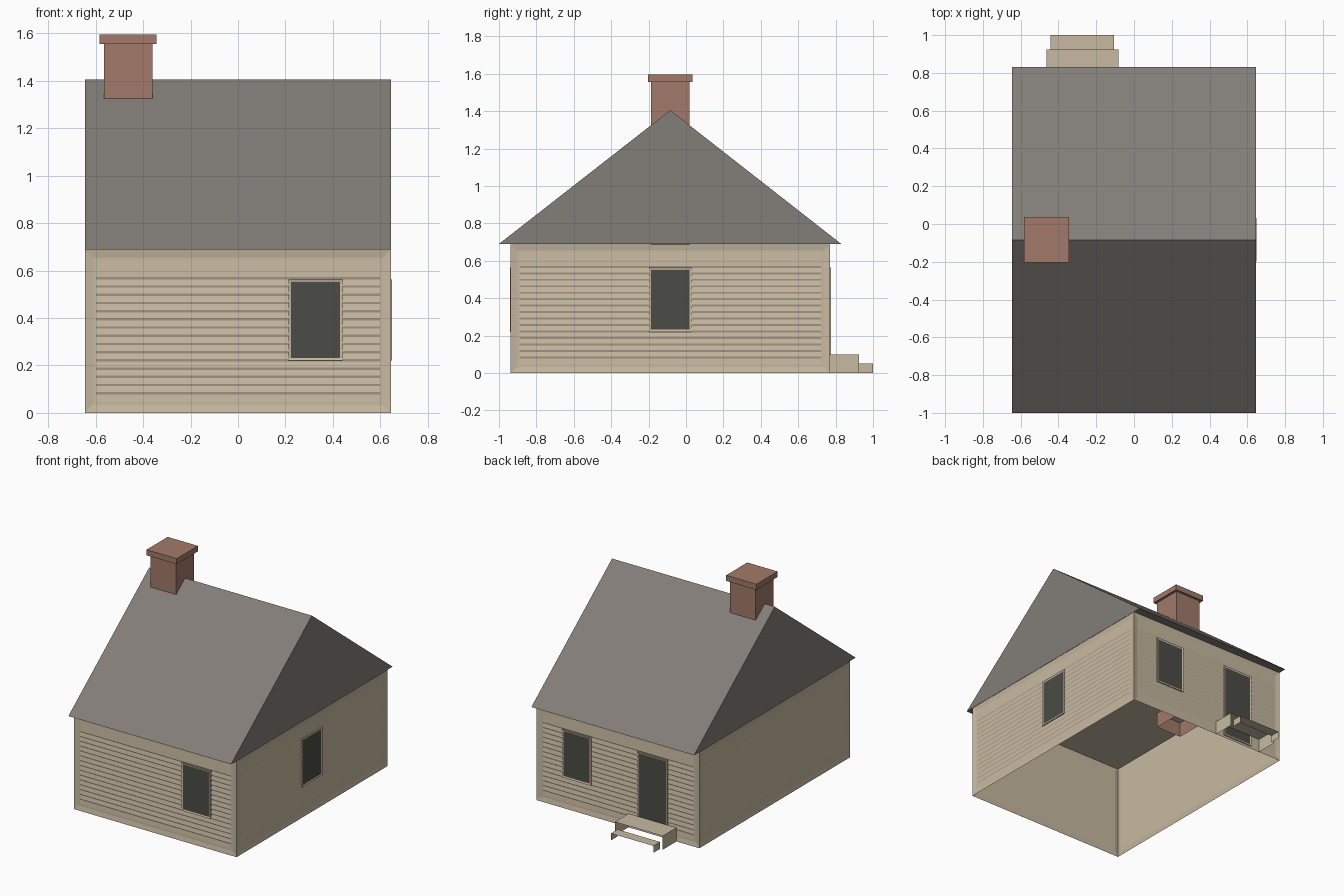
import bpy, bmesh
from mathutils import Vector

cube = bpy.data.objects.get("Cube")
if cube:
    bpy.data.objects.remove(cube, do_unlink=True)


def material(name, rgb):
    m = bpy.data.materials.new(name)
    m.use_nodes = True
    m.diffuse_color = (*rgb, 1)
    m.node_tree.nodes["Principled BSDF"].inputs["Base Color"].default_value = (*rgb, 1)
    return m


CREAM = material("cream_paint", (0.58, 0.49, 0.36))
SLATE = material("grey_roofing", (0.225, 0.207, 0.19))
BRICK = material("red_brick", (0.36, 0.195, 0.144))
GLASS = material("dark_glass", (0.07, 0.072, 0.061))


def finish(bm, name, *mats):
    mesh = bpy.data.meshes.new(name)
    bm.to_mesh(mesh)
    bm.free()
    for m in mats:
        mesh.materials.append(m)
    obj = bpy.data.objects.new(name, mesh)
    bpy.context.collection.objects.link(obj)
    return obj


def box_mesh(lo, hi):
    bm = bmesh.new()
    bmesh.ops.create_cube(bm, size=1)
    lo, hi = Vector(lo), Vector(hi)
    for v in bm.verts:
        v.co = (lo + hi) / 2 + v.co * (hi - lo)
    bm.normal_update()
    return bm


def facing(bm, direction):
    return [f for f in bm.faces if f.normal.dot(direction) > 0.9]


def sweep(points, vector, name, mat, outward=None, caps=False):
    """Extrude a profile along a vector, as an open sheet or a capped solid."""
    bm = bmesh.new()
    rows = [[bm.verts.new(p + vector * k) for p in points] for k in (0, 1)]
    count = len(points)
    for i in range(count if caps else count - 1):
        j = (i + 1) % count
        bm.faces.new((rows[0][i], rows[0][j], rows[1][j], rows[1][i]))
    if caps:
        for row in rows:
            bm.faces.new(row)
        bmesh.ops.recalc_face_normals(bm, faces=bm.faces)
    bm.normal_update()
    if outward:
        bmesh.ops.reverse_faces(bm, faces=[f for f in bm.faces if f.normal.dot(outward) < 0])
    return finish(bm, name, mat)


X, Y, Z = Vector((1, 0, 0)), Vector((0, 1, 0)), Vector((0, 0, 1))
HALF_X, FRONT, BACK, EAVE = 0.645, -0.938, 0.77, 0.69
TRIM, RECESS = 0.047, 0.006
MID_Y = (FRONT + BACK) / 2

# Wall shell: open below, with corner boards left around recessed panels
bm = box_mesh((-HALF_X, FRONT, 0), (HALF_X, BACK, EAVE - 0.002))
bmesh.ops.delete(bm, geom=facing(bm, -Z), context='FACES_ONLY')
sides = [f for f in bm.faces if abs(f.normal.z) < 0.1]
bmesh.ops.inset_individual(bm, faces=sides, thickness=TRIM, depth=-RECESS)
finish(bm, "walls", CREAM)

# Each wall: origin, direction along it, outward direction, extent along it
WALLS = {
    "front": (Y * FRONT, X, -Y, (-HALF_X, HALF_X)),
    "back": (Y * BACK, X, Y, (-HALF_X, HALF_X)),
    "left": (X * HALF_X, Y, X, (FRONT, BACK)),
    "right": (X * -HALF_X, Y, -X, (FRONT, BACK)),
}

# Lapped siding boards inside every panel
LAPS, LOW, STEP = 15, 0.078, 0.0346
for side, (origin, along, out, (a, b)) in WALLS.items():
    profile = [(TRIM, -0.003)]
    for i in range(LAPS):
        z = LOW + i * STEP
        profile += [(z, -0.0056), (z + 0.01, -0.0015)]
    profile.append((EAVE - TRIM, -0.0056))
    points = [origin + along * (a + TRIM) + out * d + Z * z for z, d in profile]
    sweep(points, along * (b - a - 2 * TRIM), side + "_siding", CREAM, outward=out)


# Framed openings: a shallow block whose inset face is the glass
def opening(name, side, centre, width, z0, z1):
    origin, along, out, _ = WALLS[side]
    p = origin + along * (centre - width / 2) - out * RECESS + Z * z0
    q = origin + along * (centre + width / 2) + out * 0.004 + Z * z1
    lo = [min(s, t) for s, t in zip(p, q)]
    hi = [max(s, t) for s, t in zip(p, q)]
    bm = box_mesh(lo, hi)
    pane = facing(bm, out)
    bmesh.ops.inset_individual(bm, faces=pane, thickness=0.016, depth=-0.003)
    pane[0].material_index = 1
    finish(bm, name, CREAM, GLASS)


opening("front_window", "front", 0.327, 0.23, 0.22, 0.563)
opening("back_window", "back", 0.327, 0.23, 0.22, 0.563)
opening("left_window", "left", MID_Y, 0.23, 0.22, 0.563)
opening("back_door", "back", -0.273, 0.24, 0.02, 0.563)

# Gabled roof
roof = [Vector((-HALF_X, y, z)) for y, z in ((-1, EAVE), (0.83, EAVE), (MID_Y, 1.405))]
sweep(roof, X * 2 * HALF_X, "roof", SLATE, caps=True)

# Chimney: a shaft open at the foot, with a wider cap
CX, CY = -0.463, MID_Y


def chimney_block(name, half, z0, z1, open_foot):
    bm = box_mesh((CX - half, CY - half, z0), (CX + half, CY + half, z1))
    if open_foot:
        bmesh.ops.delete(bm, geom=facing(bm, -Z), context='FACES_ONLY')
    finish(bm, name, BRICK)


chimney_block("chimney_shaft", 0.102, 0.58, 1.56, True)
chimney_block("chimney_cap", 0.12, 1.555, 1.595, False)

# Back steps: a tread folded down at both ends, open in front
for name, half, y0, y1, top in (("upper_step", 0.19, BACK, 0.925, 0.098),
                                ("lower_step", 0.168, 0.925, 1.0, 0.05)):
    corners = ((-half, 0), (-half, top), (half, top), (half, 0))
    points = [Vector((-0.273 + x, y0, z)) for x, z in corners]
    sweep(points, Y * (y1 - y0), name, CREAM)
